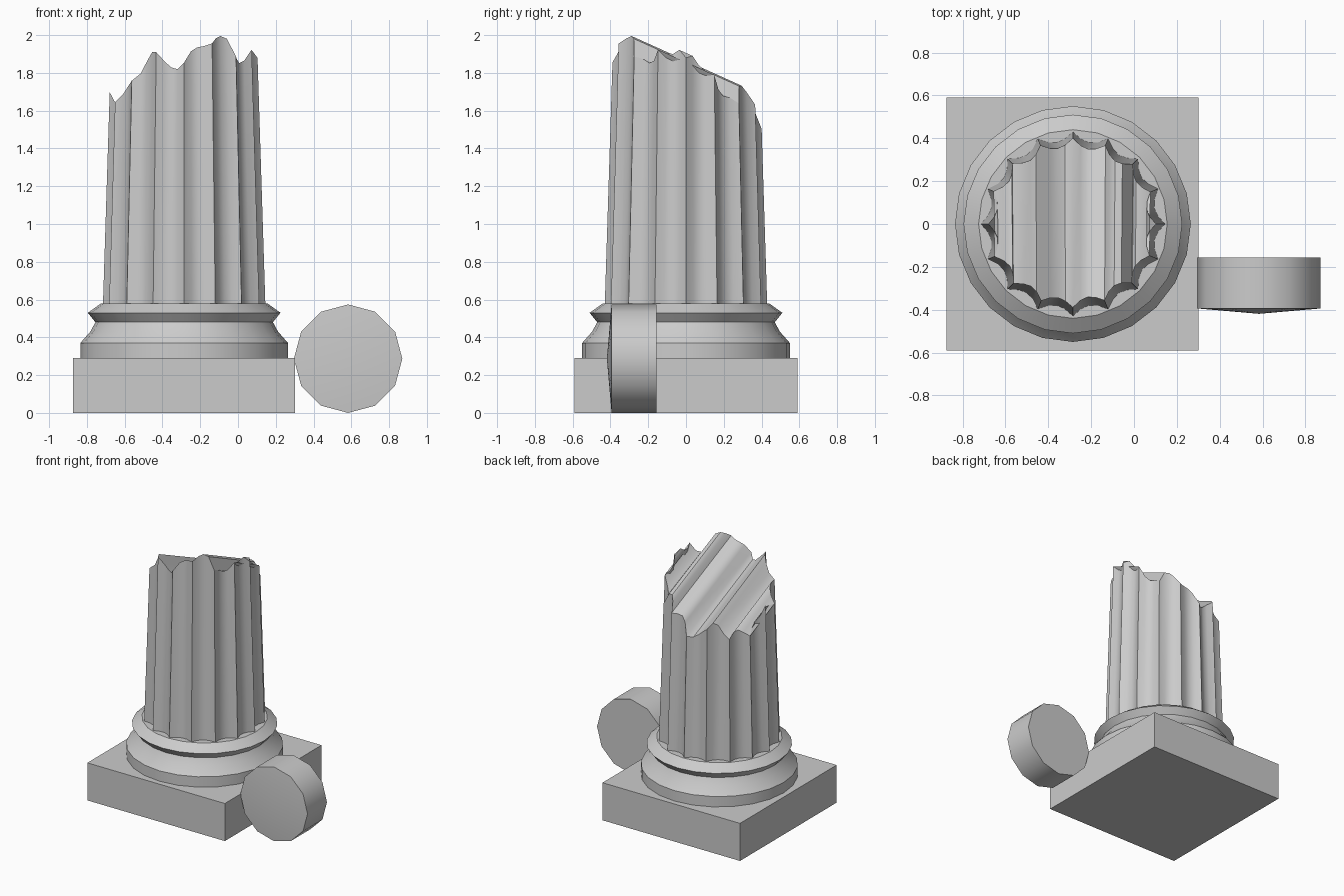
import bpy, bmesh
from math import sin, cos, pi, radians

if "Cube" in bpy.data.objects:
    bpy.data.objects.remove(bpy.data.objects["Cube"])

CX = -0.285          # column axis
FLUTES, SUB = 16, 4  # flutes and segments per flute


def make_object(name, verts, faces, loc=(0, 0, 0), angle=None):
    me = bpy.data.meshes.new(name)
    me.from_pydata(verts, [], faces)
    bm = bmesh.new()
    bm.from_mesh(me)
    bmesh.ops.recalc_face_normals(bm, faces=bm.faces)
    bm.to_mesh(me)
    bm.free()
    ob = bpy.data.objects.new(name, me)
    ob.location = loc
    bpy.context.collection.objects.link(ob)
    if angle:
        bpy.ops.object.select_all(action='DESELECT')
        ob.select_set(True)
        bpy.context.view_layer.objects.active = ob
        bpy.ops.object.shade_smooth_by_angle(angle=radians(angle))
    return ob


def lathe(name, profile, n, loc, angle):
    """Revolve (radius, z) points; radius 0 makes a pole."""
    verts, rings, faces = [], [], []
    for r, z in profile:
        start = len(verts)
        k = 1 if r == 0 else n
        verts += [(r * cos(2 * pi * i / n), r * sin(2 * pi * i / n), z) for i in range(k)]
        rings.append([start + i % k for i in range(n)])
    for a, b in zip(rings, rings[1:]):
        for i in range(n):
            j = (i + 1) % n
            faces.append(list(dict.fromkeys((a[i], a[j], b[j], b[i]))))
    return make_object(name, verts, faces, loc, angle)


# Square plinth
bpy.ops.mesh.primitive_cube_add(size=1, location=(CX - 0.002, 0, 0.145))
plinth = bpy.context.object
plinth.name = "plinth"
plinth.scale = (1.175, 1.18, 0.29)

# Moulded round base
lathe("base_moulding",
      [(0, 0.29), (0.55, 0.29), (0.55, 0.37), (0.497, 0.43), (0.47, 0.48),
       (0.51, 0.53), (0.44, 0.58), (0, 0.58)], 24, (CX, 0, 0), 28)

# Broken edge: height along x at the front of the shaft
EDGE = [(-0.68, 1.70), (-0.66, 1.69), (-0.64, 1.63), (-0.56, 1.76), (-0.51, 1.80), (-0.46, 1.91),
        (-0.43, 1.91), (-0.38, 1.85), (-0.33, 1.81), (-0.28, 1.86), (-0.24, 1.93),
        (-0.14, 1.95), (-0.11, 1.99), (-0.07, 2.0), (-0.02, 1.93), (0.0, 1.85),
        (0.03, 1.86), (0.08, 1.93), (0.11, 1.87)]


def edge_height(x):
    x = min(max(x, EDGE[0][0]), EDGE[-1][0])
    for (x0, z0), (x1, z1) in zip(EDGE, EDGE[1:]):
        if x <= x1:
            return z0 + (z1 - z0) * (x - x0) / (x1 - x0)


# Fluted, tapering shaft with a sloping jagged break
n = FLUTES * SUB
bottom, top = [], []
for i in range(n):
    a = 2 * pi * i / n
    t = (i % SUB) / SUB
    f = 1 - 0.1 * 4 * t * (1 - t)
    x, y = f * cos(a), f * sin(a)
    z = edge_height(CX + 0.39 * x)
    if y > 0:
        z -= 0.9 * 0.39 * y
    r = 0.43 - 0.04 * (z - 0.58) / 1.25
    bottom.append((0.43 * x, 0.43 * y, 0.57))
    top.append((r * x, r * y, z))
faces = [(i, (i + 1) % n, n + (i + 1) % n, n + i) for i in range(n)]
faces.append(list(range(n)))
for i in range(n // 2):  # strips across the break, back to front
    quad = (n + i, n + i + 1, n + (n - i - 1) % n, n + (n - i) % n)
    faces.append(list(dict.fromkeys(quad)))
make_object("fluted_shaft", bottom + top, faces, (CX, 0, 0), 35)

# Fallen drum with a shallow pointed front face
drum = lathe("fallen_drum", [(0, 0), (0.287, 0), (0.287, 0.237), (0, 0.262)],
             12, (0.583, -0.157, 0.287), 35)
drum.rotation_euler = (pi / 2, 0, 0)
